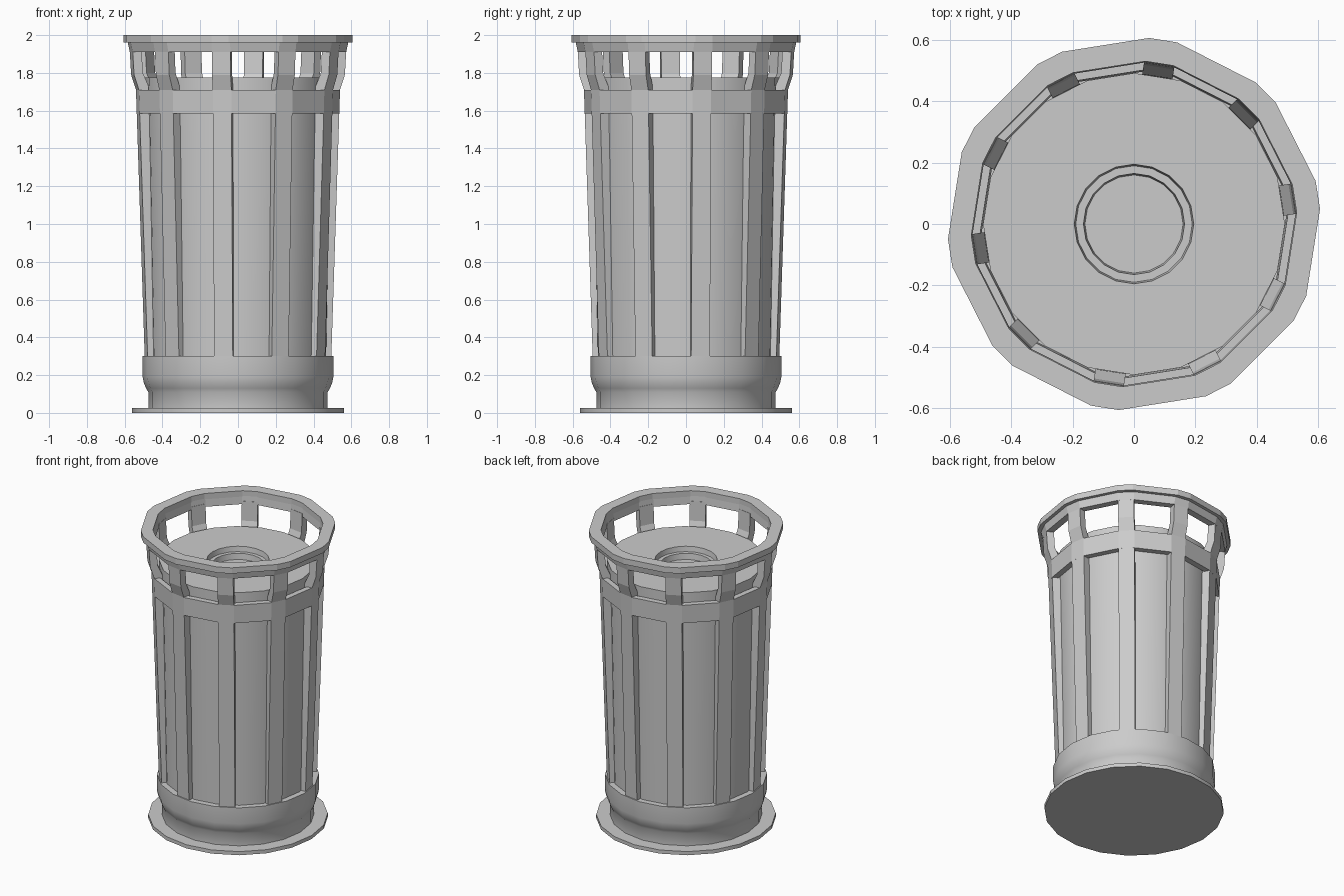
import bpy, bmesh
from math import sin, cos, pi, radians

if "Cube" in bpy.data.objects:
    bpy.data.objects.remove(bpy.data.objects["Cube"])

SLATS = 10
START = radians(9)      # angle of the first slat
HALF = 0.05             # half width of a slat


def finish(name, verts, faces, smooth=False):
    mesh = bpy.data.meshes.new(name)
    mesh.from_pydata(verts, [], faces)
    bm = bmesh.new()
    bm.from_mesh(mesh)
    bmesh.ops.remove_doubles(bm, verts=bm.verts, dist=1e-5)
    bmesh.ops.recalc_face_normals(bm, faces=bm.faces)
    bm.to_mesh(mesh)
    bm.free()
    ob = bpy.data.objects.new(name, mesh)
    bpy.context.collection.objects.link(ob)
    if smooth:
        bpy.ops.object.select_all(action='DESELECT')
        ob.select_set(True)
        bpy.context.view_layer.objects.active = ob
        bpy.ops.object.shade_smooth_by_angle(angle=radians(32))
    return ob


def around(r, a, t, z):
    """Point at radius r along angle a, shifted sideways by t."""
    return (r * cos(a) - t * sin(a), r * sin(a) + t * cos(a), z)


def lathe(name, profile, sides):
    """Revolve an (r, z) profile whose ends are on the axis."""
    n = len(profile)
    verts = [around(r, 2 * pi * i / sides, 0, z)
             for i in range(sides) for r, z in profile]
    faces = []
    for i in range(sides):
        a, b = i * n, (i + 1) % sides * n
        for j in range(n - 1):
            if profile[j][0] == 0:
                faces.append((a + j, a + j + 1, b + j + 1))
            elif profile[j + 1][0] == 0:
                faces.append((a + j, a + j + 1, b + j))
            else:
                faces.append((a + j, a + j + 1, b + j + 1, b + j))
    return finish(name, verts, faces, True)


def facet_ring(name, profile, half=HALF):
    """Closed (r, z) section swept round the ten slats, flat between them."""
    n = len(profile)
    verts = [around(r, START + 2 * pi * k / SLATS, t, z)
             for k in range(SLATS) for t in (-half, half) for r, z in profile]
    faces = []
    for i in range(2 * SLATS):
        a, b = i * n, (i + 1) % (2 * SLATS) * n
        for j in range(n):
            k = (j + 1) % n
            faces.append((a + j, a + k, b + k, b + j))
    return finish(name, verts, faces)


# Flat foot disc
lathe("foot_disc", [(0, 0), (0.56, 0), (0.56, 0.025), (0, 0.025)], 20)

# Rounded base collar
lathe("base_collar", [(0, 0.02), (0.475, 0.02), (0.475, 0.11), (0.487, 0.13),
                      (0.499, 0.16), (0.505, 0.19), (0.505, 0.30), (0, 0.30)], 20)

# Tapered bin body with its stepped recess in the lid
lathe("bin_body", [(0, 0.28), (0.466, 0.28), (0.492, 1.775), (0.195, 1.775),
                   (0.19, 1.74), (0.165, 1.74), (0.16, 1.70), (0, 1.70)], 20)

# Slats with flared upper ends
outer = [(0.492, 0.29), (0.539, 1.71), (0.565, 1.79), (0.573, 1.93)]
inner = [(0.525, 1.93), (0.518, 1.80), (0.487, 1.73), (0.455, 0.29)]
for k in range(SLATS):
    a = START + 2 * pi * k / SLATS
    verts = [around(r, a, t, z) for t in (-HALF, HALF) for r, z in outer + inner]
    faces = []
    for j in range(8):
        m = (j + 1) % 8
        faces.append((j, m, 8 + m, 8 + j))
    for s in (0, 8):
        faces += [(s + j, s + j + 1, s + 6 - j, s + 7 - j) for j in range(3)]
    finish(f"slat_{k + 1}", verts, faces)

# Band joining the slats under the windows
facet_ring("upper_band", [(0.535, 1.585), (0.539, 1.71), (0.50, 1.71), (0.495, 1.585)])

# Frame above the windows and the overhanging rim
facet_ring("window_frame", [(0.572, 1.91), (0.584, 1.965), (0.53, 1.965), (0.525, 1.91)])
facet_ring("top_rim", [(0.607, 1.96), (0.607, 2.0), (0.53, 2.0), (0.53, 1.96)], 0.046)
